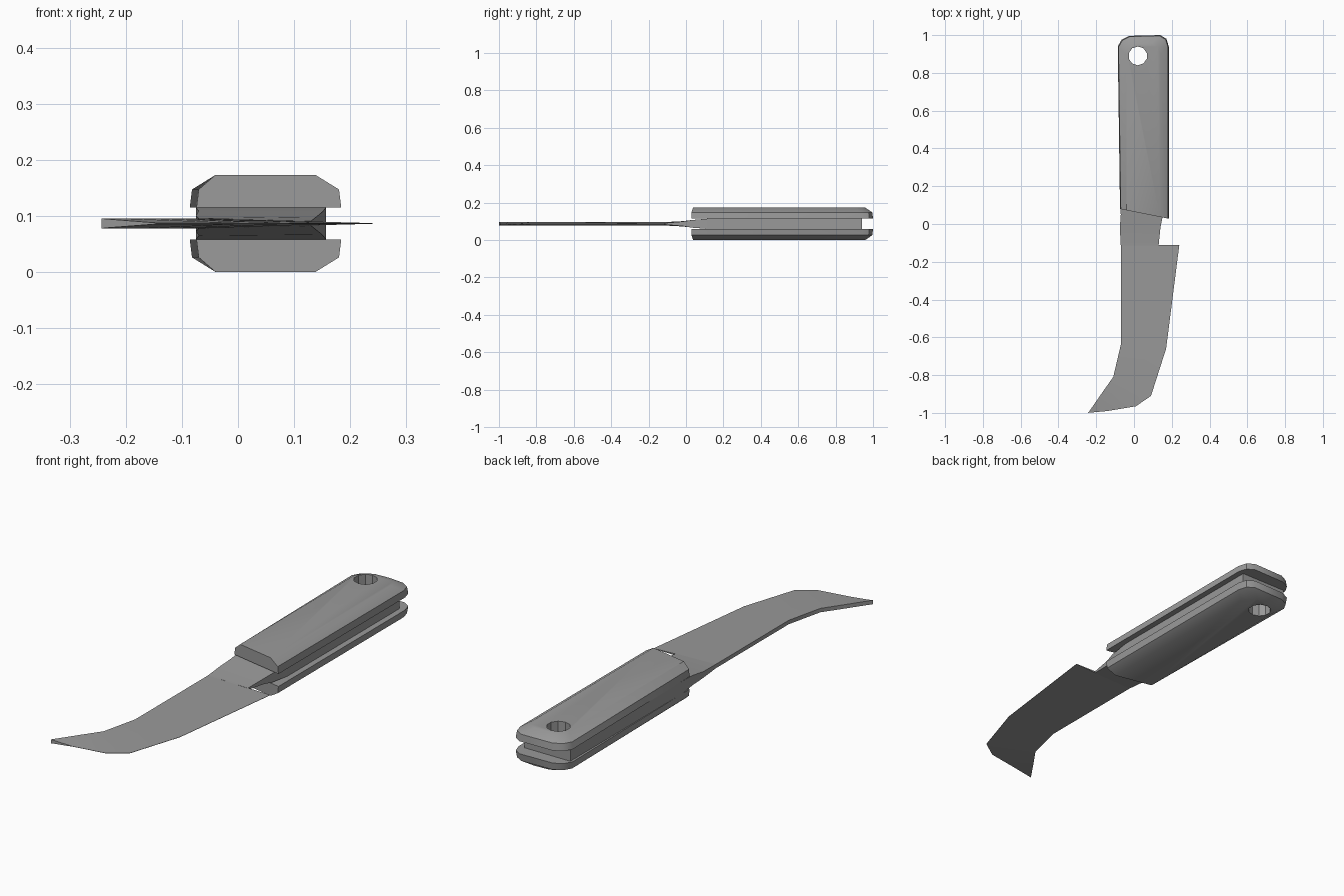
import bpy, bmesh, math

cube = bpy.data.objects.get("Cube")
if cube:
    bpy.data.objects.remove(cube, do_unlink=True)

MID = 0.0865  # height of the knife's centre plane

steel = bpy.data.materials.new("plain grey")
steel.use_nodes = True
grey = (0.32, 0.32, 0.32, 1)
steel.diffuse_color = grey
steel.node_tree.nodes["Principled BSDF"].inputs["Base Color"].default_value = grey


def loft(name, rings):
    """Skin a list of equal-length closed rings and cap both ends."""
    bm = bmesh.new()
    loops = [[bm.verts.new(p) for p in ring] for ring in rings]
    n = len(loops[0])
    for a, b in zip(loops, loops[1:]):
        for i in range(n):
            j = (i + 1) % n
            bm.faces.new((a[i], a[j], b[j], b[i]))
    bm.faces.new(loops[0][::-1])
    bm.faces.new(loops[-1])
    bmesh.ops.recalc_face_normals(bm, faces=bm.faces)
    mesh = bpy.data.meshes.new(name)
    bm.to_mesh(mesh)
    bm.free()
    mesh.materials.append(steel)
    ob = bpy.data.objects.new(name, mesh)
    bpy.context.collection.objects.link(ob)
    return ob


def drill(ob, cutter):
    mod = ob.modifiers.new("hole", "BOOLEAN")
    mod.operation = "DIFFERENCE"
    mod.solver = "EXACT"
    mod.object = cutter
    bpy.context.view_layer.objects.active = ob
    bpy.ops.object.modifier_apply(modifier=mod.name)


def smooth(ob, angle):
    bpy.ops.object.select_all(action="DESELECT")
    ob.select_set(True)
    bpy.context.view_layer.objects.active = ob
    bpy.ops.object.shade_smooth_by_angle(angle=math.radians(angle))


def section(left, right, thick_left, thick_right):
    """Four-sided cross-section running from the spine to the edge."""
    return [(*left, MID - thick_left), (*right, MID - thick_right),
            (*right, MID + thick_right), (*left, MID + thick_left)]


def scale_ring(inset, z):
    """Handle outline: slanted front end, rounded back corners."""
    l, r, back = -0.086 + inset, 0.184 - inset, 1.0 - inset * 0.9
    front_l = l + 0.012 * (inset < 0.02)
    front = lambda x: 0.065 - 0.2 * x
    pts = [(front_l, front(front_l)), (r, front(r)), (r, back - 0.06),
           (r - 0.012, back - 0.02), (r - 0.045, back), (l + 0.06, back - 0.004),
           (l + 0.02, back - 0.025), (l, back - 0.06)]
    return [(x, y, z) for x, y in pts]


# Handle scales, mirrored about the centre plane
parts = []
for name, side in (("upper_handle_scale", 1), ("lower_handle_scale", -1)):
    parts.append(loft(name, [scale_ring(i, MID + side * h) for i, h in
                             ((0, 0.0285), (0.004, 0.0605), (0.046, 0.0865))]))

# Tang between the scales, thinning into the neck
tang = loft("tang", [section(*s) for s in (
    ((-0.075, 0.94), (0.157, 0.94), 0.0285, 0.0285),
    ((-0.075, 0.13), (0.157, 0.13), 0.0285, 0.0285),
    ((-0.070, 0.05), (0.150, 0.03), 0.022, 0.020),
    ((-0.075, -0.02), (0.140, -0.02), 0.014, 0.012),
    ((-0.070, -0.115), (0.130, -0.115), 0.009, 0.004))])
parts.append(tang)

# Lanyard hole through the whole handle
bpy.ops.mesh.primitive_cylinder_add(vertices=10, radius=0.05, depth=0.6,
                                    location=(0.02, 0.89, MID))
cutter = bpy.context.object
for part in parts:
    drill(part, cutter)
bpy.data.objects.remove(cutter, do_unlink=True)

# Blade: thick spine, sharp edge, hooked tip
blade = loft("blade", [section(*s) for s in (
    ((-0.070, -0.115), (0.240, -0.110), 0.009, 0.0006),
    ((-0.070, -0.64), (0.170, -0.66), 0.009, 0.0006),
    ((-0.110, -0.81), (0.090, -0.91), 0.009, 0.0006),
    ((-0.170, -0.895), (0.010, -0.965), 0.009, 0.0006),
    ((-0.210, -0.953), (-0.140, -0.99), 0.009, 0.0006),
    ((-0.243, -1.0), (-0.236, -0.999), 0.009, 0.008))])
parts.append(blade)

for part in parts:
    smooth(part, 35)
